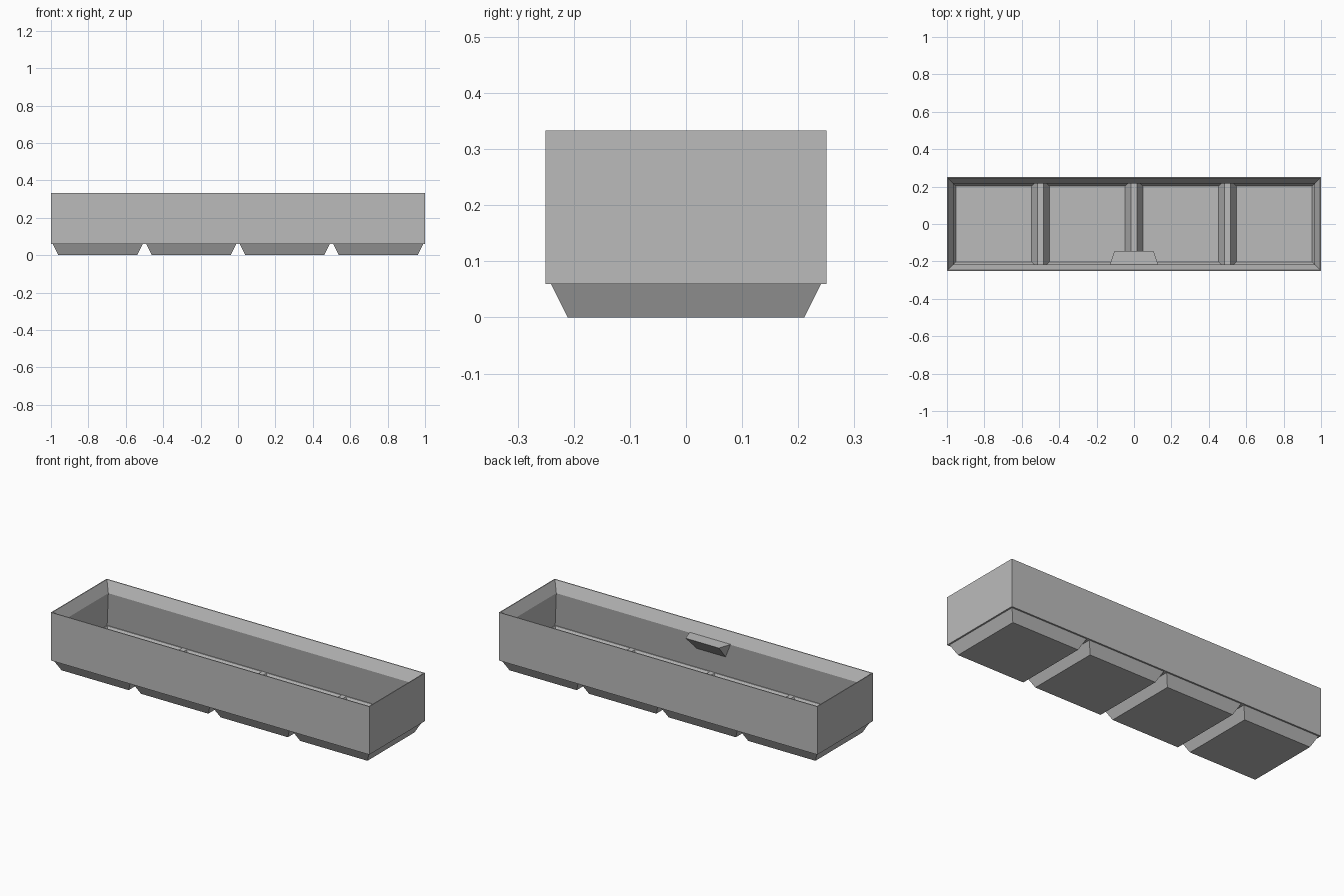
import bpy
import bmesh

cube = bpy.data.objects.get("Cube")
if cube:
    bpy.data.objects.remove(cube)

GREY = (0.5, 0.5, 0.5, 1)
grey = bpy.data.materials.new("plain grey")
grey.use_nodes = True
grey.diffuse_color = GREY
grey.node_tree.nodes["Principled BSDF"].inputs["Base Color"].default_value = GREY

HX, HY = 1.0, 0.25            # half length and half depth
BASE, FLOOR, TOP = 0.06, 0.075, 0.333
WALL = 0.01


def ring(bm, z, inset, cx=0, hx=HX, clamp=0):
    """Rectangle of four vertices, inset from its cell and kept inside the walls."""
    x0 = max(cx - hx + inset, -HX + clamp)
    x1 = min(cx + hx - inset, HX - clamp)
    y = min(HY - inset, HY - clamp)
    return [bm.verts.new((a, b, z)) for a, b in ((x0, -y), (x1, -y), (x1, y), (x0, y))]


def loft(bm, rings):
    """Bridge consecutive rectangles with quads."""
    for low, high in zip(rings, rings[1:]):
        for i in range(4):
            j = (i + 1) % 4
            bm.faces.new((low[i], low[j], high[j], high[i]))


def finish(bm, name):
    me = bpy.data.meshes.new(name)
    bm.to_mesh(me)
    bm.free()
    me.materials.append(grey)
    ob = bpy.data.objects.new(name, me)
    bpy.context.collection.objects.link(ob)
    return ob


# Tray wall: plain outside, sloped stacking lip, slightly undercut inside
bm = bmesh.new()
profile = [(BASE, 0), (TOP, 0), (TOP, 0.005), (0.273, 0.034), (FLOOR, WALL)]
loft(bm, [ring(bm, z, inset) for z, inset in profile])
finish(bm, "tray_wall")

# Four hollow tapered feet, with ridges left between them inside
for n in range(4):
    cx = -0.75 + 0.5 * n
    bm = bmesh.new()
    # Underside
    under = [ring(bm, z, inset, cx, 0.25) for z, inset in ((0, 0.039), (BASE, 0.009), (BASE, 0))]
    bm.faces.new(under[0][::-1])
    loft(bm, [r[::1] for r in under[::-1]])
    for f in bm.faces:
        f.normal_update()
        if f.normal.z > 0:
            f.normal_flip()
    outside = set(bm.faces)
    # Inside floor and sloped sides
    inner = [ring(bm, z, inset, cx, 0.25, c)
             for z, inset, c in ((0.01, 0.048, 0), (FLOOR, 0.015, 0), (FLOOR, 0, WALL))]
    bm.faces.new(inner[0])
    loft(bm, inner)
    for f in bm.faces:
        f.normal_update()
        if f not in outside and f.normal.z < 0:
            f.normal_flip()
    finish(bm, f"foot_{n + 1}")

# Label shelf: wedge against the inside of the front wall
bm = bmesh.new()
corners = [(0.13, -0.22, 0.275), (0.105, -0.145, 0.275), (0.09, -0.226, 0.19)]
right = [bm.verts.new((-x, y, z)) for x, y, z in corners]
left = [bm.verts.new(c) for c in corners]
bm.faces.new(right)
bm.faces.new(left[::-1])
for i in range(3):
    j = (i + 1) % 3
    bm.faces.new((right[i], left[i], left[j], right[j]))
bmesh.ops.recalc_face_normals(bm, faces=bm.faces[:])
finish(bm, "label_shelf")
